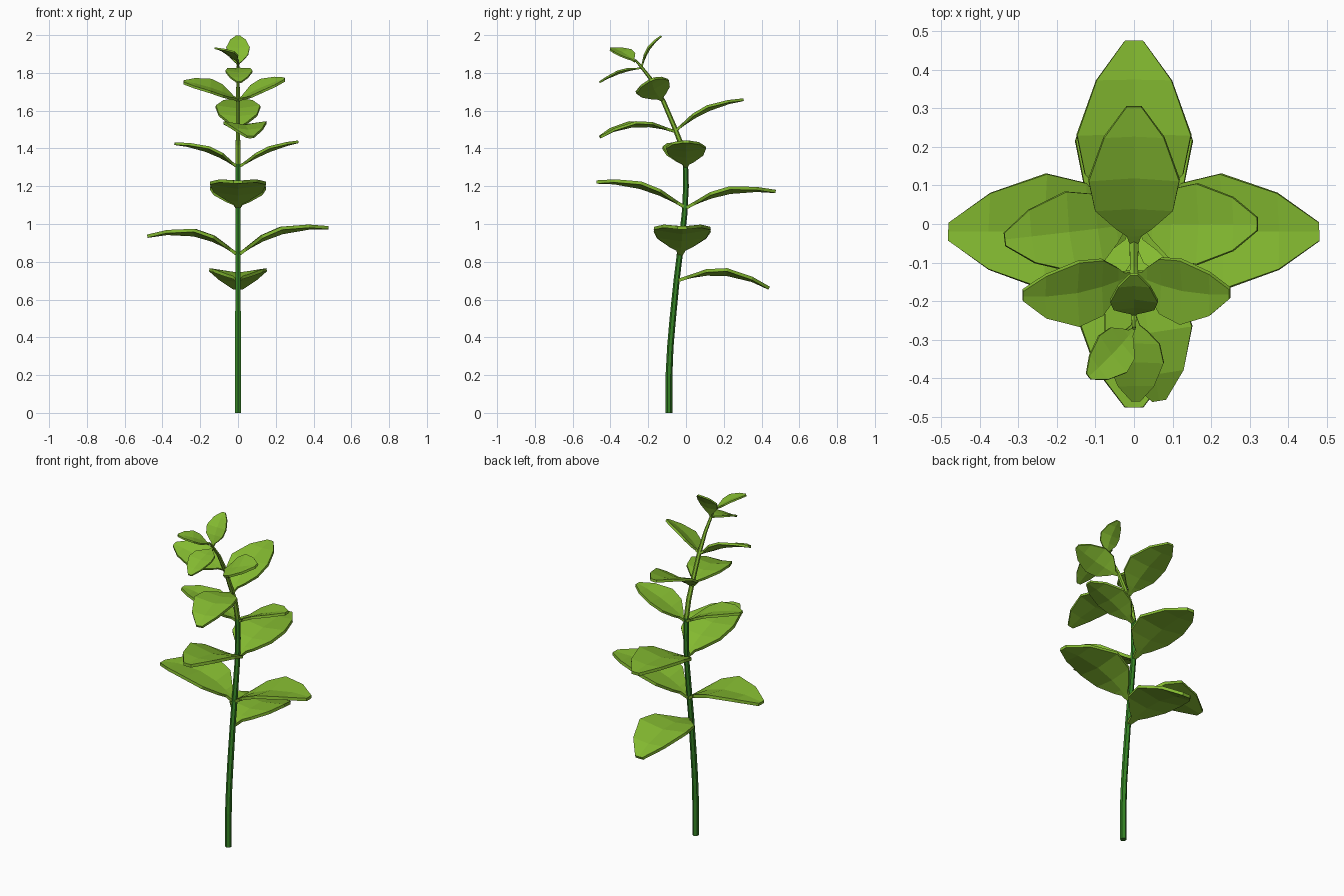
import bpy, bmesh, math
from mathutils import Vector

if "Cube" in bpy.data.objects:
    bpy.data.objects.remove(bpy.data.objects["Cube"])


def material(name, rgb):
    m = bpy.data.materials.new(name)
    m.diffuse_color = (*rgb, 1)
    m.use_nodes = True
    m.node_tree.nodes["Principled BSDF"].inputs["Base Color"].default_value = m.diffuse_color
    return m


LEAF = material("leaf green", (0.23, 0.49, 0.03))
STEM = material("dark stem green", (0.035, 0.23, 0.018))


def add_object(name, bm, mats):
    bmesh.ops.recalc_face_normals(bm, faces=bm.faces)
    me = bpy.data.meshes.new(name)
    bm.to_mesh(me)
    bm.free()
    for m in mats:
        me.materials.append(m)
    ob = bpy.data.objects.new(name, me)
    bpy.context.collection.objects.link(ob)
    return ob


# Stem: tapering six-sided tube along a path of (y, z, radius)
path = [(-.09, 0, .018), (-.09, .2, .018), (-.083, .35, .017), (-.07, .5, .017),
        (-.05, .7, .016), (-.028, .88, .016), (-.008, 1.05, .015), (0, 1.2, .015),
        (-.003, 1.32, .014), (-.025, 1.42, .014), (-.06, 1.51, .013),
        (-.12, 1.65, .012), (-.18, 1.76, .010), (-.235, 1.83, .008), (-.27, 1.87, .005)]
bm = bmesh.new()
rings = []
for i, (y, z, r) in enumerate(path):
    a, b = path[max(i - 1, 0)], path[min(i + 1, len(path) - 1)]
    d = Vector((0, b[0] - a[0], b[1] - a[1])).normalized()
    side = Vector((0, d.z, -d.y))
    ring = []
    for k in range(6):
        ang = math.pi * (k + .5) / 3
        ring.append(bm.verts.new(Vector((r * math.cos(ang), y, z)) + side * r * math.sin(ang)))
    rings.append(ring)
for a, b in zip(rings, rings[1:]):
    for k in range(6):
        j = (k + 1) % 6
        f = bm.faces.new((a[k], a[j], b[j], b[k]))
        # the young upper stem has the leaf colour
        f.material_index = 1 if f.calc_center_median().z > 1.3 else 0
bm.faces.new(rings[0])
bm.faces.new(rings[-1]).material_index = 1
add_object("stem", bm, [STEM, LEAF])

# Leaf outline: (position along midrib, fraction of half width)
OUTLINE = [(0, .06), (.1, .16), (.16, .4), (.31, .86), (.53, 1), (.81, .66), (1, .16)]


def leaf(name, base, mid, tip, half, side=None, thick=.017):
    """Cupped leaf along a parabola through base, mid and tip."""
    p0, pm, p2 = Vector(base), Vector(mid), Vector(tip)
    p1 = pm * 2 - (p0 + p2) / 2
    if side is None:
        side = Vector((0, 0, 1)).cross(p2 - p0)
    side = Vector(side).normalized()
    up = (p2 - p0).cross(side).normalized()
    if up.z < 0:
        up.negate()
    bm = bmesh.new()
    rows = []
    for t, w in OUTLINE:
        c = p0 * (1 - t) ** 2 + p1 * 2 * t * (1 - t) + p2 * t * t
        cup = up * (.16 * half * w * w)
        rows.append([bm.verts.new(c + side * half * w * s + cup * abs(s)) for s in (-1, 0, 1)])
    for a, b in zip(rows, rows[1:]):
        for k in range(2):
            bm.faces.new((a[k], a[k + 1], b[k + 1], b[k]))
    ob = add_object(name, bm, [LEAF])
    sol = ob.modifiers.new("thickness", 'SOLIDIFY')
    sol.thickness = thick
    sol.offset = 0


# Lowest single leaf, then crossed pairs going up
leaf("lowest_back_leaf", (0, -.045, .70), (0, .2, .735), (0, .44, .66), .152)
leaf("lower_left_leaf", (0, -.03, .835), (-.22, -.02, .94), (-.48, -.02, .935), .15)
leaf("lower_right_leaf", (0, -.03, .835), (.22, -.02, .95), (.48, -.02, .98), .15)
leaf("middle_front_leaf", (0, 0, 1.085), (0, -.23, 1.19), (0, -.475, 1.222), .148)
leaf("middle_back_leaf", (0, 0, 1.085), (0, .22, 1.165), (0, .475, 1.172), .148)
leaf("upper_left_leaf", (0, 0, 1.30), (-.16, -.02, 1.385), (-.335, -.04, 1.425), .105, thick=.014)
leaf("upper_right_leaf", (0, 0, 1.30), (.16, 0, 1.385), (.32, 0, 1.435), .105, thick=.014)
leaf("upper_front_leaf", (0, -.06, 1.49), (.035, -.27, 1.52), (.065, -.455, 1.46), .115,
     thick=.014)
leaf("upper_back_leaf", (0, -.06, 1.49), (0, .11, 1.60), (0, .305, 1.658), .118, thick=.014)
leaf("high_left_leaf", (0, -.125, 1.655), (-.14, -.175, 1.715), (-.288, -.185, 1.75), .09,
     (0, .93, .37), .013)
leaf("high_right_leaf", (0, -.125, 1.655), (.12, -.17, 1.715), (.248, -.18, 1.765), .09,
     (0, .93, .37), .013)

# Small leaves at the tip
leaf("tip_back_leaf", (0, -.235, 1.83), (0, -.195, 1.925), (0, -.13, 1.995), .062, thick=.009)
leaf("tip_front_leaf", (.003, -.24, 1.825), (.005, -.35, 1.80), (.005, -.458, 1.75), .072,
     thick=.009)
leaf("tip_left_leaf", (0, -.27, 1.86), (-.055, -.335, 1.905), (-.118, -.395, 1.93), .06,
     (-.06, .08, .01), .009)
